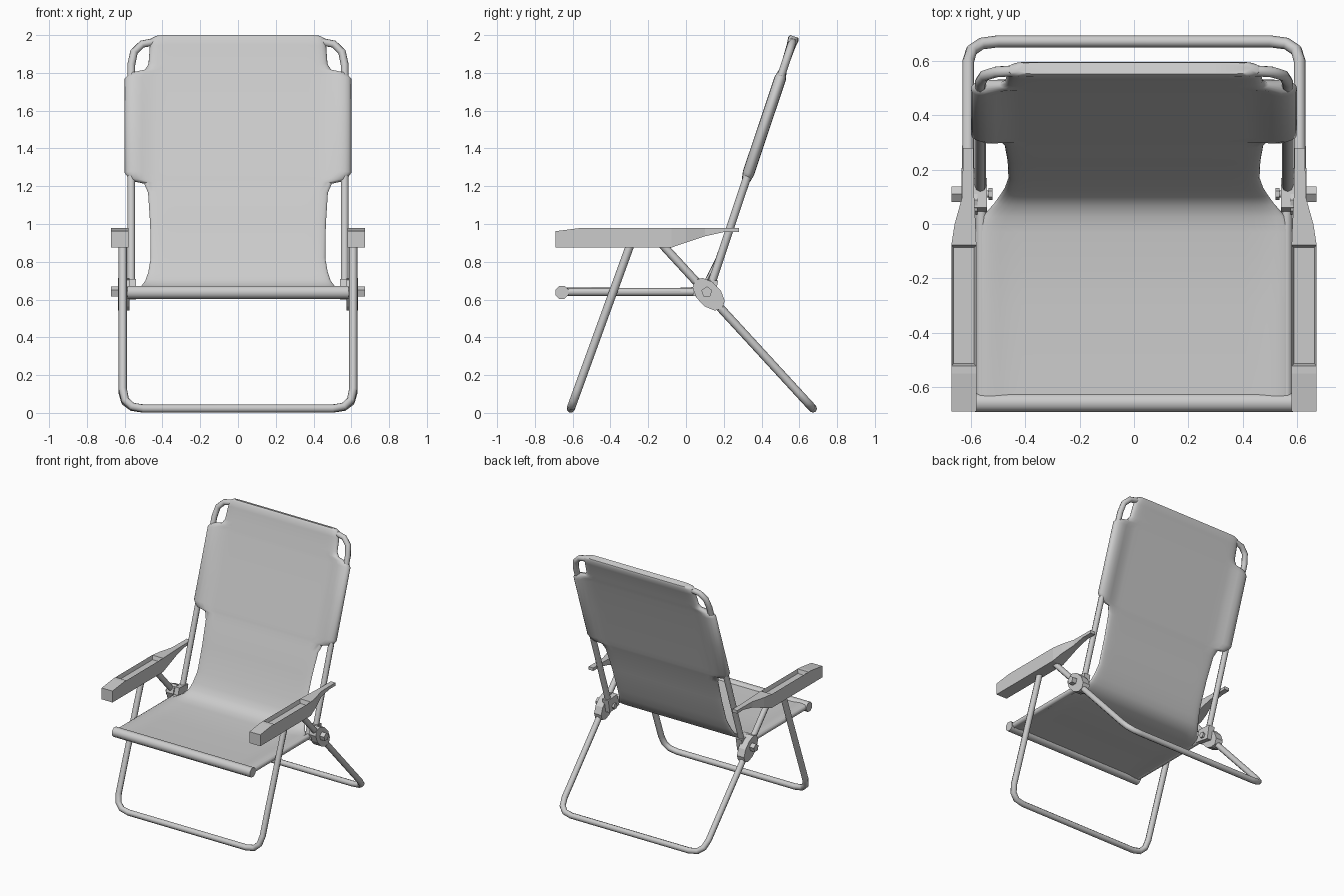
import bpy, bmesh, math
from mathutils import Vector

cube = bpy.data.objects.get("Cube")
if cube:
    bpy.data.objects.remove(cube, do_unlink=True)

grey = bpy.data.materials.new("plain_grey")
grey.use_nodes = True
COLOUR = (0.6, 0.6, 0.6, 1)
grey.diffuse_color = COLOUR
grey.node_tree.nodes["Principled BSDF"].inputs["Base Color"].default_value = COLOUR


def finish(obj, smooth=None):
    obj.data.materials.clear()
    obj.data.materials.append(grey)
    bpy.ops.object.select_all(action="DESELECT")
    obj.select_set(True)
    bpy.context.view_layer.objects.active = obj
    if smooth:
        bpy.ops.object.shade_smooth_by_angle(angle=math.radians(smooth))
    return obj


def from_bmesh(name, bm, smooth=None):
    bmesh.ops.recalc_face_normals(bm, faces=bm.faces)
    mesh = bpy.data.meshes.new(name)
    bm.to_mesh(mesh)
    bm.free()
    obj = bpy.data.objects.new(name, mesh)
    bpy.context.collection.objects.link(obj)
    return finish(obj, smooth)


def loft(bm, rings):
    """Skin closed rings of points, cap both ends, return the bands of faces."""
    rings = [[bm.verts.new(p) for p in ring] for ring in rings]
    bm.faces.new(rings[0])
    bm.faces.new(rings[-1])
    n = len(rings[0])
    return [[bm.faces.new((a[j], a[(j + 1) % n], b[(j + 1) % n], b[j])) for j in range(n)]
            for a, b in zip(rings, rings[1:])]


def rounded(points, r, steps=3):
    """Replace the inner corners of a path with short arcs."""
    pts = [Vector(p) for p in points]
    out = [pts[0]]
    for a, b, c in zip(pts, pts[1:], pts[2:]):
        p, q = b + (a - b).normalized() * r, b + (c - b).normalized() * r
        for i in range(steps + 1):
            t = i / steps
            out.append(p * (1 - t) ** 2 + b * 2 * t * (1 - t) + q * t * t)
    return out + [pts[-1]]


def tube(name, points, radius, res=2):
    curve = bpy.data.curves.new(name, "CURVE")
    curve.dimensions = "3D"
    curve.bevel_depth, curve.bevel_resolution = radius, res
    curve.use_fill_caps = True
    line = curve.splines.new("POLY")
    line.points.add(len(points) - 1)
    for sp, p in zip(line.points, points):
        sp.co = (*p, 1)
    obj = bpy.data.objects.new(name, curve)
    bpy.context.collection.objects.link(obj)
    finish(obj)
    bpy.ops.object.convert(target="MESH")
    return finish(bpy.context.object, 50)


def prism(name, outline, width, smooth=None):
    """Extrude a flat closed outline sideways."""
    bm = bmesh.new()
    loft(bm, [outline, [(x + width, y, z) for x, y, z in outline]])
    return from_bmesh(name, bm, smooth)


def disc(name, x0, x1, y, z, radius, sides, turn=0.0):
    ring = [(x0, y + radius * math.cos(turn + i * math.tau / sides),
             z + radius * math.sin(turn + i * math.tau / sides)) for i in range(sides)]
    return prism(name, ring, x1 - x0, 50 if sides > 6 else None)


def back_y(z):
    return 0.14 + 0.335 * (z - 0.7)


# Leg frames and back frame: bent tubes
def leg_frame(name, top, foot):
    x = 0.61
    path = [(-x, *top), (-x, *foot), (x, *foot), (x, *top)]
    tube(name, rounded(path, 0.11), 0.022)


leg_frame("front_leg_frame", (-0.295, 0.89), (-0.61, 0.023))
leg_frame("rear_leg_frame", (-0.125, 0.89), (0.672, 0.023))
foot, top = 0.63, 1.966
tube("back_frame", rounded([(-0.565, back_y(foot), foot), (-0.565, back_y(top), top),
                            (0.565, back_y(top), top), (0.565, back_y(foot), foot)], 0.13), 0.021)

# Front edge roll of the seat
disc("front_fabric_roll", -0.585, 0.585, -0.657, 0.638, 0.037, 8, math.pi / 8)

# Fabric: one closed sheet from seat to top, sleeved over the frame at its wide parts
# Rows are (y, z, half width, half thickness at the sleeves, in the middle)
rows = [(-0.65, 0.642, 0.58, 0.023, 0.016), (-0.61, 0.642, 0.583, 0.023, 0.014),
        (-0.3, 0.642, 0.583, 0.023, 0.012), (-0.03, 0.642, 0.583, 0.023, 0.012),
        (0.03, 0.65, 0.555, 0.018, 0.012), (0.075, 0.668, 0.515, 0.012, 0.012),
        (0.11, 0.7, 0.49, 0.012, 0.012), (0.134, 0.745, 0.475, 0.012, 0.012)]
rows += [(back_y(z) - shift, z, w, edge, mid) for z, w, edge, mid, shift in
         ((0.82, 0.462, 0.012, 0.012, 0.01), (1.0, 0.465, 0.012, 0.012, 0.008),
          (1.165, 0.476, 0.013, 0.013, 0.005), (1.215, 0.497, 0.016, 0.014, 0),
          (1.232, 0.57, 0.028, 0.015, 0), (1.27, 0.6, 0.033, 0.015, 0),
          (1.52, 0.6, 0.033, 0.015, 0), (1.77, 0.6, 0.033, 0.017, 0),
          (1.797, 0.575, 0.028, 0.018, 0), (1.815, 0.495, 0.02, 0.019, 0),
          (1.845, 0.474, 0.02, 0.02, 0), (1.94, 0.467, 0.025, 0.024, 0),
          (1.98, 0.462, 0.029, 0.029, 0), (1.993, 0.435, 0.022, 0.022, 0))]
COLS = 28
across = [math.sin(math.pi * (j / COLS - 0.5)) for j in range(COLS + 1)]
rings = []
for i, (y, z, w, edge, mid) in enumerate(rows):
    a, b = rows[max(i - 1, 0)], rows[min(i + 1, len(rows) - 1)]
    along = Vector((0, b[0] - a[0], b[1] - a[1])).normalized()
    out = Vector((0, -along.z, along.y))

    def skin(u, sign):
        k = min(max((abs(u * w) - 0.45) / 0.1, 0), 1)
        k = k * k * (3 - 2 * k)
        t = (mid + (edge - mid) * k) * math.sqrt(1 - abs(u) ** 24)
        return Vector((u * w, y, z)) + out * sign * t

    rings.append([skin(u, 1) for u in across] + [skin(u, -1) for u in across[-2:0:-1]])
bm = bmesh.new()
loft(bm, rings)
from_bmesh("fabric_sheet", bm, 50)

for side, s in (("left", 1), ("right", -1)):
    # Seat side rail
    tube(side + "_seat_rail", [(s * 0.562, -0.65, 0.64), (s * 0.562, 0.12, 0.64)], 0.021)

    # Hinge plate, back socket and bolt
    oval = []
    for i in range(10):
        a = i * math.tau / 10
        p, q = 0.105 * math.cos(a), 0.063 * math.sin(a)
        oval.append((s * 0.575, 0.12 + 0.69 * p + 0.72 * q, 0.628 - 0.72 * p + 0.69 * q))
    prism(side + "_hinge_plate", oval, s * 0.06)
    socket = [(s * 0.54, y, z) for y, z in ((0.035, 0.62), (0.15, 0.6), (0.17, 0.7), (0.06, 0.71))]
    prism(side + "_back_socket", socket, s * 0.05)
    disc(side + "_bolt", s * 0.52, s * 0.65, 0.11, 0.64, 0.013, 8)
    disc(side + "_bolt_head", s * 0.635, s * 0.672, 0.11, 0.64, 0.03, 5, 0.3)
    disc(side + "_bolt_nut", s * 0.52, s * 0.535, 0.11, 0.64, 0.022, 6)

    # Armrest: stations of (y, bottom, top, inner x, outer x)
    stations = [(-0.69, 0.875, 0.962, 0.58, 0.672), (-0.55, 0.875, 0.98, 0.58, 0.672),
                (-0.522, 0.875, 0.98, 0.58, 0.672), (-0.078, 0.875, 0.98, 0.58, 0.672),
                (0.0, 0.902, 0.98, 0.583, 0.66), (0.1, 0.935, 0.98, 0.588, 0.632),
                (0.2, 0.957, 0.98, 0.59, 0.63), (0.28, 0.957, 0.98, 0.59, 0.63)]
    bm = bmesh.new()
    bands = loft(bm, [[(s * x, y, z) for x, z in ((xi, lo), (xo, lo), (xo, hi), (xi, hi))]
                      for y, lo, hi, xi, xo in stations])
    # Sunken pad in the top
    pad = bands[2][2]
    bmesh.ops.recalc_face_normals(bm, faces=bm.faces)
    bmesh.ops.inset_individual(bm, faces=[pad], thickness=0.012)
    bmesh.ops.translate(bm, verts=pad.verts, vec=(0, 0, -0.03))
    from_bmesh(side + "_armrest", bm)
